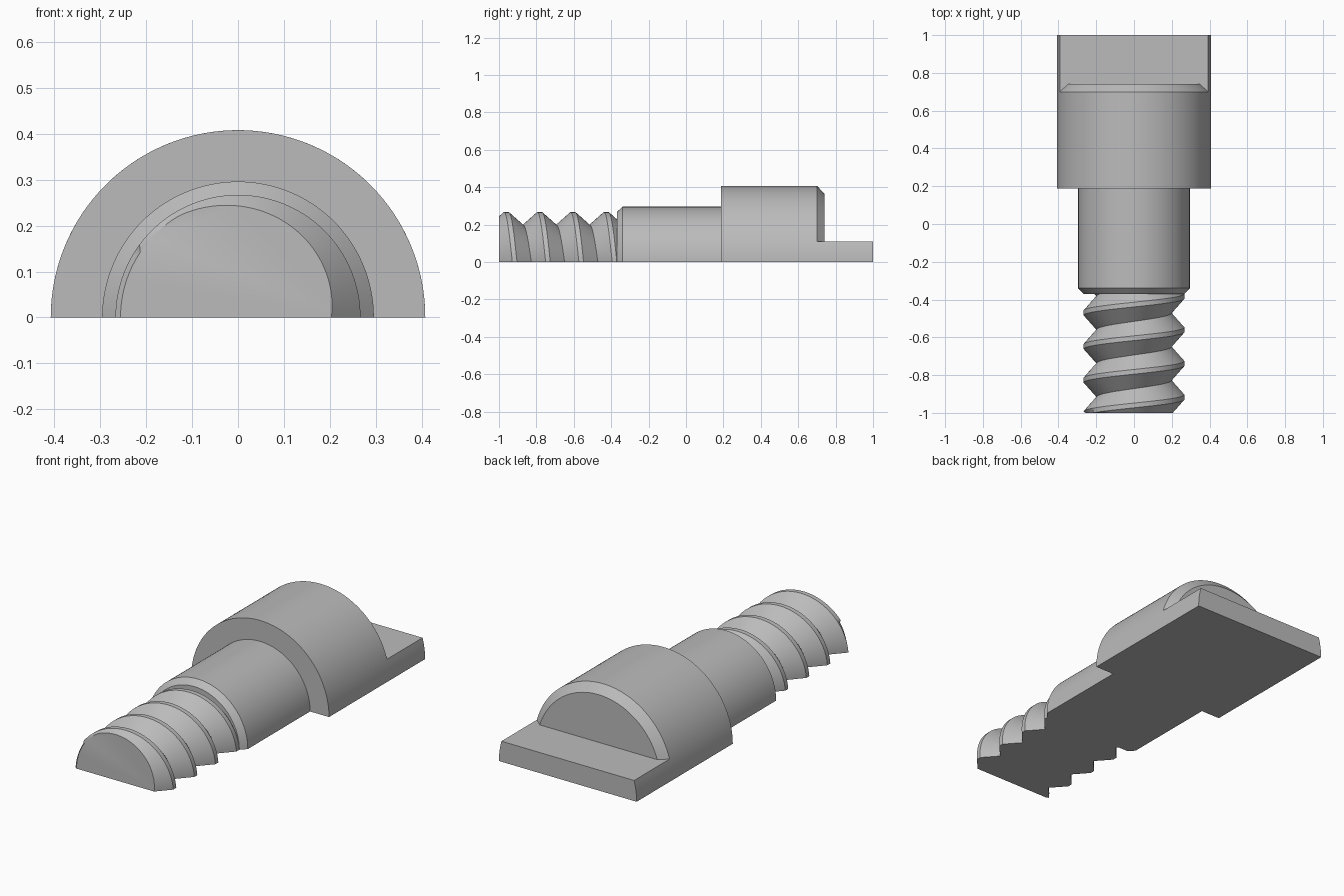
import bpy, bmesh
from math import sin, cos, asin, pi

cube = bpy.data.objects.get("Cube")
if cube:
    bpy.data.objects.remove(cube, do_unlink=True)

metal = bpy.data.materials.new("plain_grey")
metal.use_nodes = True
GREY = (0.5, 0.5, 0.5, 1)
metal.diffuse_color = GREY
metal.node_tree.nodes["Principled BSDF"].inputs["Base Color"].default_value = GREY

STEPS = 64


def build(name, columns):
    """Skin neighbouring columns of points, then close the ends and the flat base."""
    bm = bmesh.new()
    cols = [[bm.verts.new(p) for p in col] for col in columns]
    for a, b in zip(cols, cols[1:]):
        for i in range(len(a) - 1):
            bm.faces.new((a[i], a[i + 1], b[i + 1], b[i]))
    bm.faces.new([c[0] for c in cols])
    bm.faces.new([c[-1] for c in cols])
    bm.faces.new(cols[0] + cols[-1][::-1])
    bmesh.ops.remove_doubles(bm, verts=bm.verts, dist=1e-5)
    bmesh.ops.recalc_face_normals(bm, faces=bm.faces)
    mesh = bpy.data.meshes.new(name)
    bm.to_mesh(mesh)
    bm.free()
    mesh.materials.append(metal)
    obj = bpy.data.objects.new(name, mesh)
    bpy.context.collection.objects.link(obj)
    bpy.ops.object.select_all(action="DESELECT")
    obj.select_set(True)
    bpy.context.view_layer.objects.active = obj
    bpy.ops.object.shade_smooth_by_angle(angle=pi / 6)


def half_turn(name, outline):
    """Sweep outline(angle) -> [(y, radius)] through the upper half turn."""
    angles = [pi * i / STEPS for i in range(STEPS + 1)]
    build(name, [[(r * cos(a), y, r * sin(a)) for y, r in outline(a)] for a in angles])


# Shank with chamfered front, and the wide head
R_HEAD, R_SHANK, R_CREST, R_ROOT = 0.408, 0.296, 0.267, 0.199
FRONT, SHANK_FRONT, HEAD_FRONT, HEAD_BACK = -1.0, -0.37, 0.187, 0.70
half_turn("shank", lambda a: [(SHANK_FRONT, R_CREST), (-0.34, R_SHANK), (HEAD_FRONT, R_SHANK)])
half_turn("head", lambda a: [(HEAD_FRONT, R_HEAD), (HEAD_BACK, R_HEAD)])

# Helical thread: flat crests and sharp roots
PITCH, HALF_CREST, FIRST = 0.178, 0.0125, -0.916


def thread_outline(a):
    crest = FIRST - PITCH * a / (2 * pi)
    points = []
    for turn in range(-1, 6):
        c = crest + turn * PITCH
        for offset in (-PITCH / 2, -HALF_CREST, HALF_CREST):
            y = min(max(c + offset, FRONT), SHANK_FRONT)
            d = abs((y - crest + PITCH / 2) % PITCH - PITCH / 2)
            t = max(0, d - HALF_CREST) / (PITCH / 2 - HALF_CREST)
            r = R_CREST + (R_ROOT - R_CREST) * t
            points.append((y, min(r, 0.256) if y == FRONT else r))
    return points


half_turn("thread", thread_outline)

# Chamfered back of the head, standing above the tang
TANG_TOP = 0.11


def crown_column(i):
    column = []
    for y, r in ((HEAD_BACK, R_HEAD), (0.74, 0.365)):
        low = asin(TANG_TOP / r)
        a = low + (pi - 2 * low) * i / STEPS
        column.append((r * cos(a), y, r * sin(a)))
    return column


build("head_back_chamfer", [crown_column(i) for i in range(STEPS + 1)])

# Flat tang with sides rounded to the head radius
edge = [(R_HEAD * cos(a), R_HEAD * sin(a))
        for a in (asin(TANG_TOP / R_HEAD) * i / 6 for i in range(7))]
rim = edge + [(-x, z) for x, z in reversed(edge)]
build("tang", [[(x, HEAD_BACK, z), (x, 1.0, z)] for x, z in rim])
